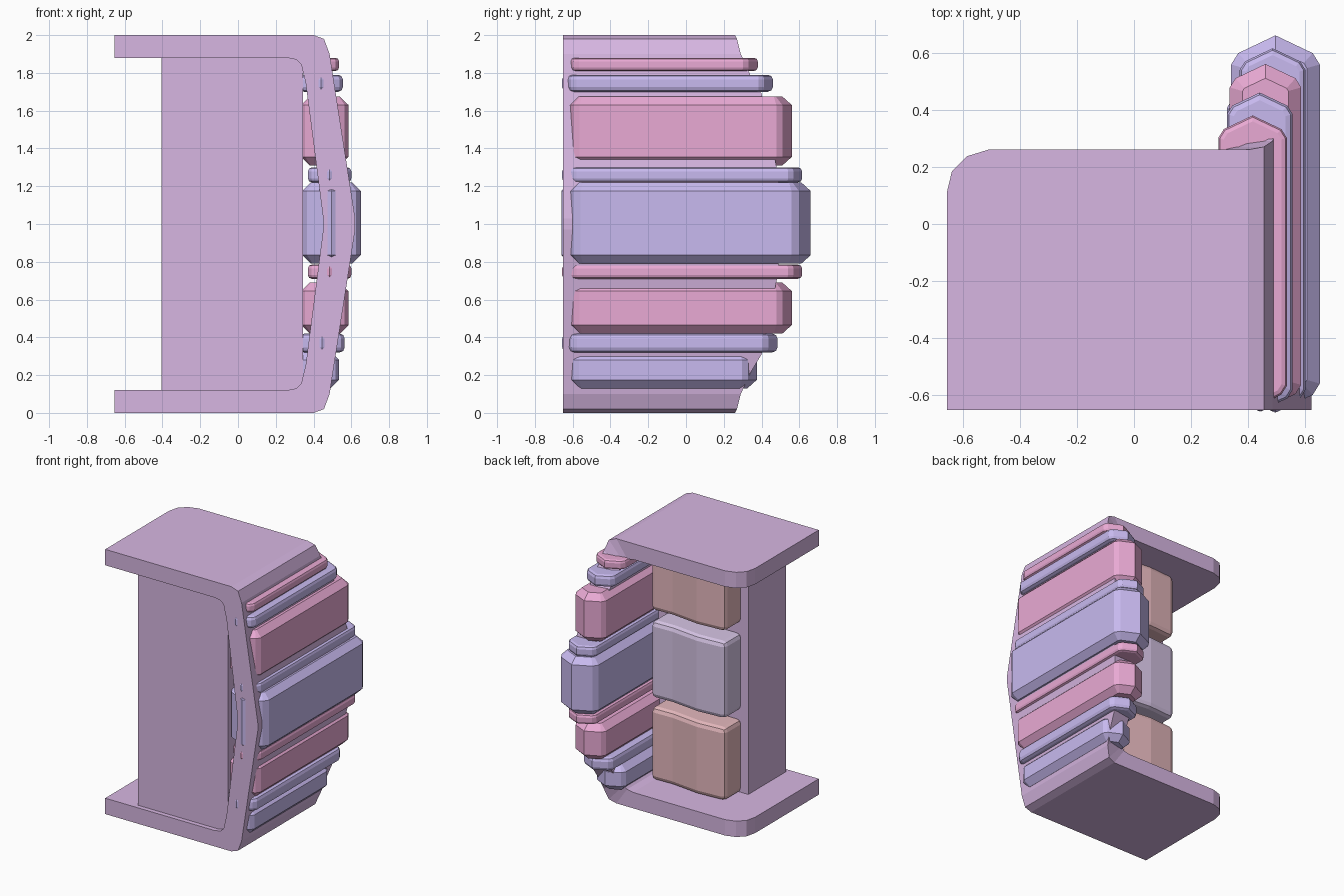
import bpy, bmesh, math

if "Cube" in bpy.data.objects:
    bpy.data.objects.remove(bpy.data.objects["Cube"])

def material(name, rgb):
    m = bpy.data.materials.new(name)
    m.diffuse_color = (*rgb, 1)
    m.use_nodes = True
    m.node_tree.nodes["Principled BSDF"].inputs["Base Color"].default_value = m.diffuse_color
    return m

BODY = material("mauve", (0.68, 0.47, 0.76))
PINK = material("pink", (0.82, 0.40, 0.66))
VIOLET = material("violet", (0.58, 0.49, 0.87))
ROSE = material("dusty_rose", (0.78, 0.48, 0.51))
GREY = material("grey_violet", (0.68, 0.56, 0.79))

def finish(name, bm, mat):
    bmesh.ops.recalc_face_normals(bm, faces=bm.faces)
    me = bpy.data.meshes.new(name)
    bm.to_mesh(me)
    bm.free()
    ob = bpy.data.objects.new(name, me)
    me.materials.append(mat)
    bpy.context.collection.objects.link(ob)
    return ob

def prism(name, plan, z0, z1, mat, bevel=0, segments=1, angle=40):
    """Extrude a plan outline from z0 to z1, optionally bevelled."""
    bm = bmesh.new()
    f = bm.faces.new([bm.verts.new((x, y, z0)) for x, y in plan])
    up = bmesh.ops.extrude_face_region(bm, geom=[f])["geom"]
    bmesh.ops.translate(bm, vec=(0, 0, z1 - z0),
                        verts=[v for v in up if isinstance(v, bmesh.types.BMVert)])
    ob = finish(name, bm, mat)
    if bevel:
        b = ob.modifiers.new("Bevel", "BEVEL")
        b.width, b.segments = bevel, segments
        b.limit_method = 'ANGLE'
        b.angle_limit = math.radians(angle)
    return ob

# top and bottom slabs with one rounded back corner
slab = [(0.26, -0.65), (0.26, 0.26), (-0.51, 0.26), (-0.585, 0.237),
        (-0.637, 0.185), (-0.655, 0.11), (-0.655, -0.65)]
prism("bottom_slab", slab, 0, 0.12, BODY)
prism("top_slab", slab, 1.88, 2.0, BODY)

# bowed side wall: outer x, outer z, inner x, inner z, back y (upper half, mirrored)
half = [(0.26, 2.0, 0.26, 1.88, 0.26), (0.40, 2.0, 0.31, 1.87, 0.26),
        (0.455, 1.98, 0.335, 1.845, 0.27), (0.485, 1.90, 0.345, 1.80, 0.29)]
for z, y in ((1.79, 0.34), (1.69, 0.40), (1.30, 0.48), (1.03, 0.51)):
    t = (1.9 - z) / 0.9
    half.append((0.485 + 0.14 * t, z, 0.345 + 0.11 * t, z - 0.05 * (1 - t), y))
rows = half + [(a, 2 - b, c, 2 - d, y) for a, b, c, d, y in reversed(half)]
bm = bmesh.new()
rings = [[bm.verts.new(p) for p in ((ox, -0.65, oz), (ox, y, oz), (ix, y, iz), (ix, -0.65, iz))]
         for ox, oz, ix, iz, y in rows]
for a, b in zip(rings, rings[1:]):
    for i in range(4):
        j = (i + 1) % 4
        bm.faces.new((a[i], a[j], b[j], b[i]))
finish("side_wall", bm, BODY)

# inner upright block, slightly recessed from the front
prism("upright_block", [(-0.405, -0.615), (0.345, -0.615), (0.345, -0.165), (-0.405, -0.165)],
      0.115, 1.885, BODY)

# three stacked cushions behind the block
cushion = [(-0.345, -0.19), (-0.345, 0.03), (-0.12, 0.045), (0.1, 0.02), (0.28, 0.025), (0.28, -0.19)]
for i, (z0, z1, mat) in enumerate(((0.12, 0.67, ROSE), (0.74, 1.32, GREY), (1.40, 1.89, ROSE))):
    prism(f"cushion_{i + 1}", cushion, z0, z1, mat, 0.035, 2)

# ribs with gabled ends: z0, z1, inner x, outer x, front tip y, back tip y, colour
ribs = [(0.13, 0.325, 0.295, 0.535, -0.645, 0.375, VIOLET),
        (0.32, 0.42, 0.325, 0.565, -0.656, 0.485, VIOLET),
        (0.42, 0.69, 0.335, 0.585, -0.645, 0.56, PINK),
        (0.71, 0.785, 0.37, 0.60, -0.656, 0.615, PINK),
        (0.79, 1.22, 0.34, 0.65, -0.66, 0.66, VIOLET),
        (1.22, 1.30, 0.37, 0.60, -0.656, 0.615, VIOLET),
        (1.31, 1.675, 0.335, 0.585, -0.645, 0.56, PINK),
        (1.70, 1.79, 0.325, 0.555, -0.656, 0.46, VIOLET),
        (1.81, 1.88, 0.295, 0.535, -0.645, 0.38, PINK)]
for i, (z0, z1, x0, x1, ya, yb, mat) in enumerate(ribs):
    xm, w, h = (x0 + x1) / 2, x1 - x0, z1 - z0
    d, c = w * 0.2, 0.08 * w          # gable depth and shoulder chamfer
    back = [(x1, yb - d - 1.6 * c), (x1 - c, yb - d), (xm, yb), (x0 + c, yb - d), (x0, yb - d - 1.6 * c)]
    front = [(x0, ya + d + 1.6 * c), (x0 + c, ya + d), (xm, ya), (x1 - c, ya + d), (x1, ya + d + 1.6 * c)]
    prism(f"rib_{i + 1}", back + front, z0, z1, mat, min(0.045, h * 0.27), 2 if h < 0.15 else 1, 75)
